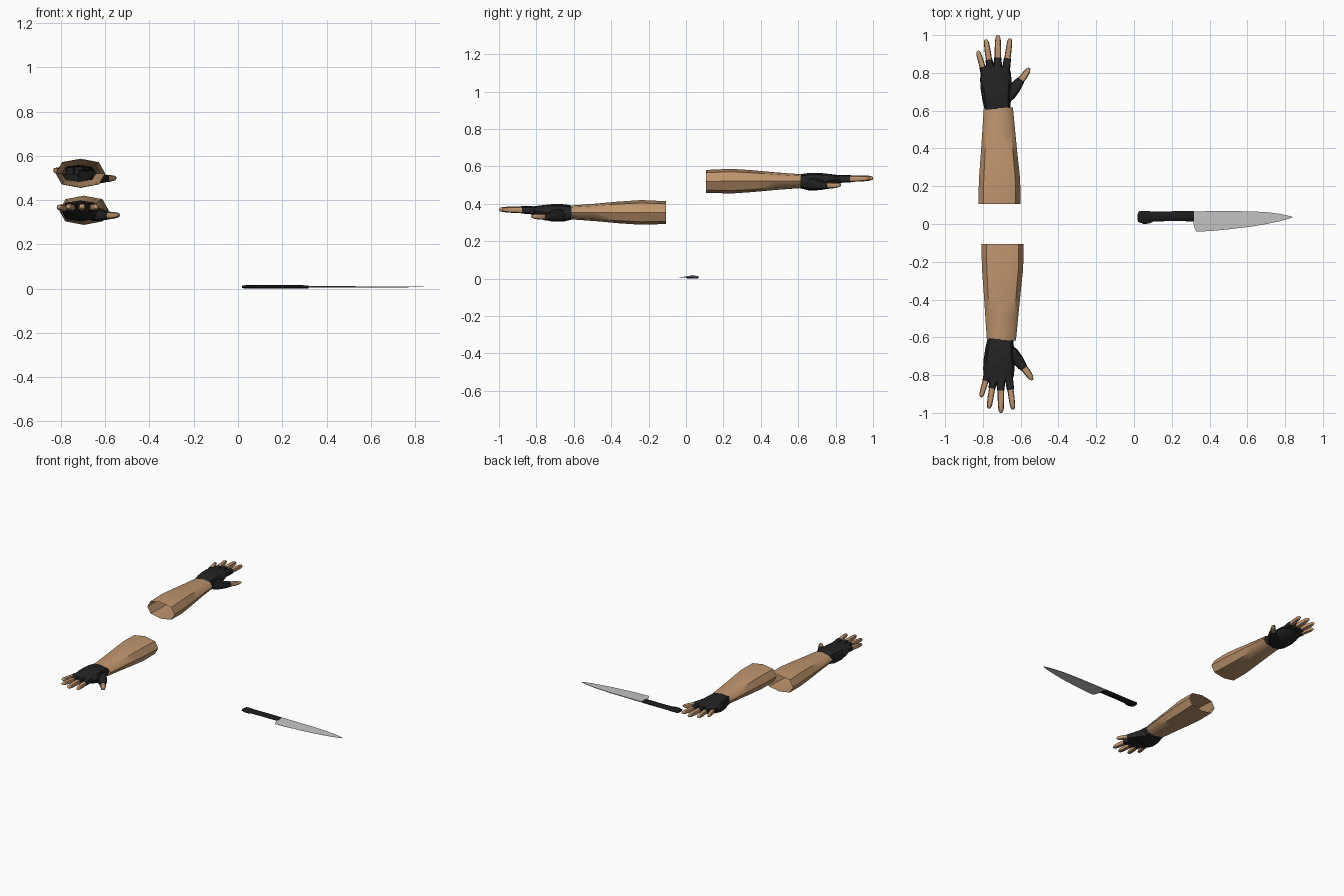
import bpy, bmesh, math
from mathutils import Vector

if "Cube" in bpy.data.objects:
    bpy.data.objects.remove(bpy.data.objects["Cube"])


def material(name, rgb):
    m = bpy.data.materials.new(name)
    m.diffuse_color = (*rgb, 1)
    m.use_nodes = True
    m.node_tree.nodes["Principled BSDF"].inputs["Base Color"].default_value = m.diffuse_color
    return m


SKIN = material("skin", (0.52, 0.30, 0.155))
GLOVE = material("black glove", (0.017, 0.017, 0.018))
STEEL = material("steel", (0.56, 0.56, 0.56))
GRIP = material("black grip", (0.012, 0.012, 0.013))


def finish(name, bm, mat, angle=40):
    bmesh.ops.recalc_face_normals(bm, faces=bm.faces)
    me = bpy.data.meshes.new(name)
    bm.to_mesh(me)
    bm.free()
    me.materials.append(mat)
    ob = bpy.data.objects.new(name, me)
    bpy.context.collection.objects.link(ob)
    bpy.ops.object.select_all(action='DESELECT')
    bpy.context.view_layer.objects.active = ob
    ob.select_set(True)
    bpy.ops.object.shade_smooth_by_angle(angle=math.radians(angle))
    return ob


def tube(name, rings, mat, sides=8, start_cap=False, end_cap=True, fat=1.08, place=None):
    """Loft through rings of (centre, half width, half height)."""
    bm = bmesh.new()
    loops = []
    centres = [Vector(r[0]) for r in rings]
    for i, (c, w, h) in enumerate(rings):
        t = centres[min(i + 1, len(rings) - 1)] - centres[max(i - 1, 0)]
        u = t.cross(Vector((0, 0, 1))).normalized()
        v = u.cross(t).normalized()
        loop = []
        for k in range(sides):
            a = 2 * math.pi * k / sides
            f = fat if k % 2 else 1.0     # fuller corners
            p = centres[i] + u * math.cos(a) * w * f + v * math.sin(a) * h * f
            loop.append(bm.verts.new(place(p) if place else p))
        loops.append(loop)
    for a, b in zip(loops, loops[1:]):
        for k in range(sides):
            n = (k + 1) % sides
            bm.faces.new((a[k], a[n], b[n], b[k]))
    if start_cap:
        bm.faces.new(loops[0])
    if end_cap:
        bm.faces.new(loops[-1])
    return finish(name, bm, mat, 50)


def lerp(a, b, t):
    return Vector(a).lerp(Vector(b), t)


# finger: base, tip, fraction covered by the glove, radius
FINGERS = {
    "little_finger": ((-0.785, 0.775, 0.528), (-0.827, 0.917, 0.535), 0.40, 0.0155),
    "ring_finger": ((-0.757, 0.80, 0.532), (-0.784, 0.977, 0.537), 0.40, 0.0165),
    "middle_finger": ((-0.722, 0.80, 0.533), (-0.720, 1.0, 0.537), 0.41, 0.0175),
    "index_finger": ((-0.680, 0.80, 0.532), (-0.656, 0.982, 0.536), 0.43, 0.0165),
}


def build_arm(prefix, place):
    # forearm, open at both ends
    tube(prefix + "_forearm", [
        ((-0.712, 0.107, 0.520), 0.112, 0.061),
        ((-0.712, 0.24, 0.521), 0.109, 0.066),
        ((-0.714, 0.36, 0.521), 0.098, 0.058),
        ((-0.716, 0.48, 0.521), 0.088, 0.047),
        ((-0.718, 0.615, 0.521), 0.077, 0.037),
    ], SKIN, end_cap=False, fat=1.08, place=place)
    # glove cuff and palm
    tube(prefix + "_glove_palm", [
        ((-0.723, 0.605, 0.521), 0.070, 0.036),
        ((-0.724, 0.628, 0.520), 0.071, 0.041),
        ((-0.727, 0.66, 0.518), 0.076, 0.047),
        ((-0.730, 0.72, 0.519), 0.082, 0.046),
        ((-0.732, 0.77, 0.524), 0.083, 0.036),
        ((-0.731, 0.81, 0.529), 0.078, 0.026),
        ((-0.730, 0.835, 0.532), 0.066, 0.018),
    ], GLOVE, fat=1.12, place=place)
    # fingers with glove sleeves
    for name, (base, tip, cover, r) in FINGERS.items():
        tube(f"{prefix}_{name}_sleeve", [
            (lerp(base, tip, 0.0), r * 1.3, r * 1.15),
            (lerp(base, tip, cover * 0.6), r * 1.25, r * 1.2),
            (lerp(base, tip, cover), r * 1.12, r * 1.12),
        ], GLOVE, place=place)
        tube(f"{prefix}_{name}", [
            (lerp(base, tip, cover - 0.1), r, r),
            (lerp(base, tip, 0.65), r * 0.97, r * 0.97),
            (lerp(base, tip, 0.88), r * 0.84, r * 0.8),
            (lerp(base, tip, 0.97), r * 0.62, r * 0.56),
            (tip, r * 0.3, r * 0.25),
        ], SKIN, place=place)
    # thumb
    tube(prefix + "_thumb_sleeve", [
        ((-0.700, 0.655, 0.512), 0.036, 0.032),
        ((-0.660, 0.695, 0.505), 0.040, 0.033),
        ((-0.625, 0.728, 0.499), 0.030, 0.024),
        ((-0.598, 0.764, 0.498), 0.021, 0.018),
    ], GLOVE, place=place)
    tube(prefix + "_thumb", [
        ((-0.607, 0.750, 0.498), 0.018, 0.016),
        ((-0.580, 0.786, 0.498), 0.0185, 0.0155),
        ((-0.562, 0.812, 0.499), 0.0145, 0.012),
        ((-0.554, 0.826, 0.500), 0.006, 0.005),
    ], SKIN, place=place)


build_arm("rear", lambda p: p)
build_arm("front", lambda p: Vector((p.x + 0.016, -p.y, p.z - 0.167)))

# knife handle: x, upper edge, lower edge, half thickness
Z = 0.008
HANDLE = [(0.019, 0.058, 0.022, 0.005), (0.027, 0.069, 0.010, 0.007),
          (0.055, 0.070, 0.000, 0.008), (0.075, 0.069, 0.002, 0.008),
          (0.10, 0.066, 0.012, 0.008), (0.17, 0.067, 0.015, 0.008),
          (0.24, 0.068, 0.015, 0.008), (0.318, 0.068, 0.014, 0.007)]
tube("knife_handle", [((x, (a + b) / 2, Z), (a - b) / 2, h) for x, a, b, h in HANDLE],
     GRIP, start_cap=True, fat=1.15)

# knife blade: x, spine, cutting edge; wedge section
BLADE = [(0.312, 0.067, 0.014), (0.322, 0.067, -0.025), (0.333, 0.067, -0.041),
         (0.42, 0.068, -0.036), (0.52, 0.068, -0.026), (0.62, 0.067, -0.014),
         (0.70, 0.063, 0.000), (0.77, 0.054, 0.014), (0.81, 0.046, 0.025),
         (0.838, 0.038, 0.035)]
bm = bmesh.new()
sections = []
for i, (x, s, e) in enumerate(BLADE):
    t = 0.0042 * (1 - 0.75 * i / (len(BLADE) - 1))
    m = s + (e - s) * 0.6
    sections.append([bm.verts.new(p) for p in (
        (x, s, Z + t), (x, m, Z + t * 0.75), (x, e, Z + 0.0004),
        (x, e, Z - 0.0004), (x, m, Z - t * 0.75), (x, s, Z - t))])
for a, b in zip(sections, sections[1:]):
    for k in range(6):
        n = (k + 1) % 6
        bm.faces.new((a[k], a[n], b[n], b[k]))
bm.faces.new(sections[0])
bm.faces.new(sections[-1])
finish("knife_blade", bm, STEEL, 35)
